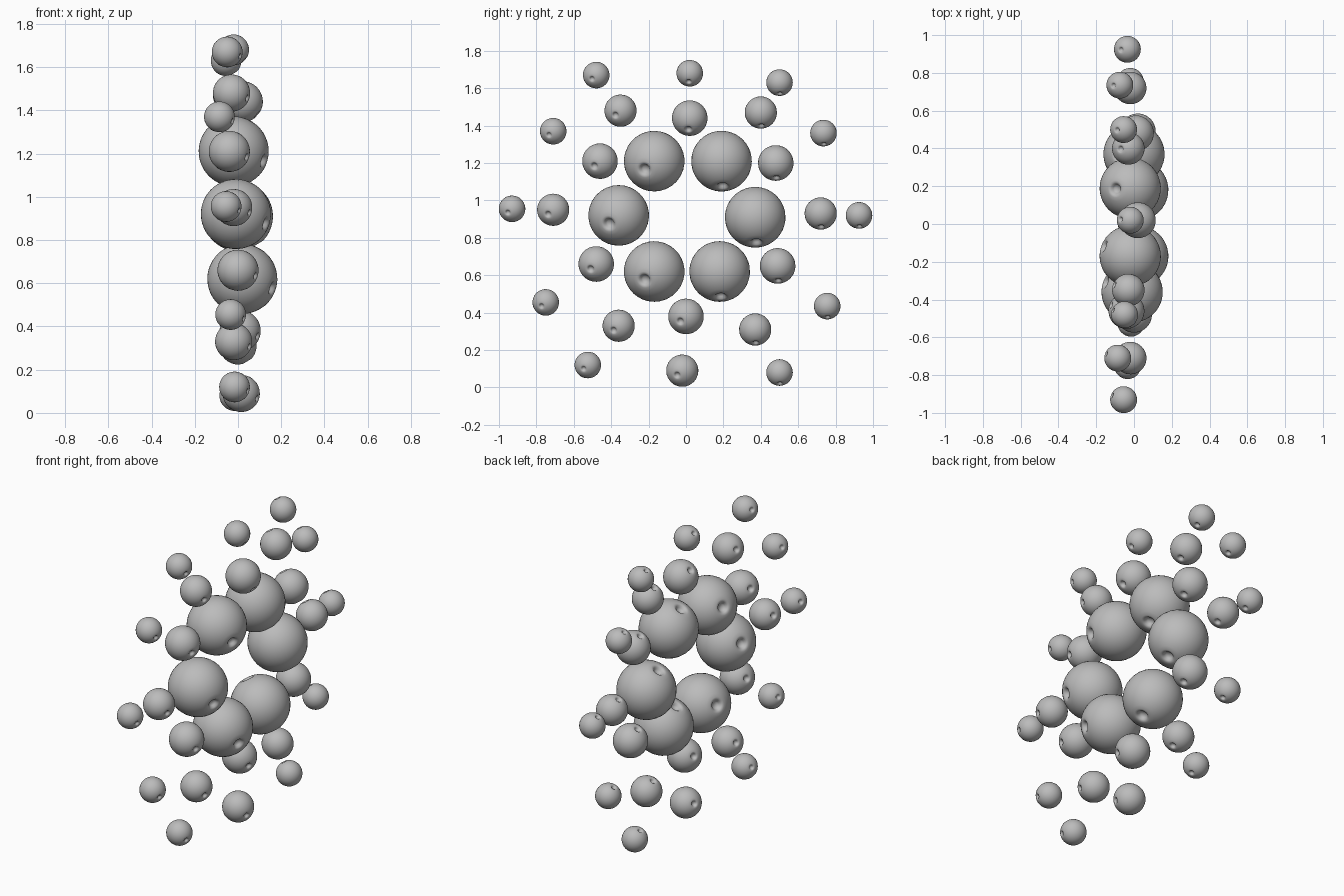
import bpy, bmesh, math
from mathutils import Vector, Matrix

cube = bpy.data.objects.get("Cube")
if cube:
    bpy.data.objects.remove(cube, do_unlink=True)

SEGMENTS = 32
grey = bpy.data.materials.new("bead grey")
grey.use_nodes = True
colour = (0.5, 0.5, 0.5, 1)
grey.diffuse_color = colour
grey.node_tree.nodes["Principled BSDF"].inputs["Base Color"].default_value = colour

# Unit bead: a lathed half circle whose poles roll into a small drilled dimple
dimple = [(0, 0.81), (0.1, 0.82), (0.14, 0.87), (0.18, 0.93), (0.22, 0.955)]
start = math.asin(0.28)
rings = 20
arc = []
for i in range(rings + 1):
    a = start + (math.pi - 2 * start) * i / rings
    arc.append((math.sin(a), math.cos(a)))
profile = dimple + arc + [(r, -h) for r, h in reversed(dimple)]

bm = bmesh.new()
verts = [bm.verts.new((r, 0, h)) for r, h in profile]
edges = [bm.edges.new(pair) for pair in zip(verts, verts[1:])]
bmesh.ops.spin(bm, geom=verts + edges, cent=(0, 0, 0), axis=(0, 0, 1),
               angle=math.tau, steps=SEGMENTS, use_duplicate=False)
bmesh.ops.remove_doubles(bm, verts=bm.verts, dist=0.0005)
bmesh.ops.recalc_face_normals(bm, faces=bm.faces)
for f in bm.faces:
    f.smooth = True
bead = bpy.data.meshes.new("bead")
bm.to_mesh(bead)
bm.free()
bead.materials.append(grey)

# Direction of the drilled axis on each side of the cluster
AXIS_FRONT = Vector((0.89, -0.33, -0.28))
AXIS_TOP = Vector((0.75, -0.08, -0.65))
AXIS_BACK = Vector((0.5, 0.03, -0.86))


def add_beads(name, radius, centres):
    for i, centre in enumerate(centres):
        x, y, z = centre
        if y > 0.1:
            axis = AXIS_BACK
        elif y > -0.1 and z > 1:
            axis = AXIS_TOP
        else:
            axis = AXIS_FRONT
        ob = bpy.data.objects.new(f"{name}_{i + 1}", bead)
        turn = axis.to_track_quat('Z', 'Y').to_matrix().to_4x4()
        ob.matrix_world = (Matrix.Translation(centre) @ turn
                           @ Matrix.Scale(radius, 4))
        bpy.context.collection.objects.link(ob)


# Inner ring of six large beads
add_beads("large_bead", 0.162, [
    (-.02, -.17, 1.21), (-.02, .19, 1.21), (-.01, -.36, .92),
    (0, .37, .91), (.02, -.17, .62), (.02, .18, .62)])

# Second ring of six beads
add_beads("medium_bead", 0.095, [
    (.02, .02, 1.44), (-.04, -.46, 1.21), (.01, .48, 1.2),
    (0, -.48, .66), (.02, .49, .65), (.01, 0, .38)])

# Third ring of star-tip beads
add_beads("small_bead", 0.086, [
    (-.03, -.35, 1.48), (-.03, .4, 1.47), (-.02, -.71, .95),
    (-.02, .72, .93), (-.02, -.36, .33), (0, .37, .31), (.015, -.02, .09)])

# Outer scattering of the smallest beads
add_beads("tiny_bead", 0.071, [
    (-.05, -.48, 1.67), (-.02, .02, 1.68), (-.055, .5, 1.63),
    (-.086, -.71, 1.37), (-.075, .735, 1.36), (-.055, -.93, .955),
    (-.035, .925, .92), (-.034, -.75, .455), (-.02, .755, .435),
    (-.016, -.525, .12), (-.015, .5, .08)])
